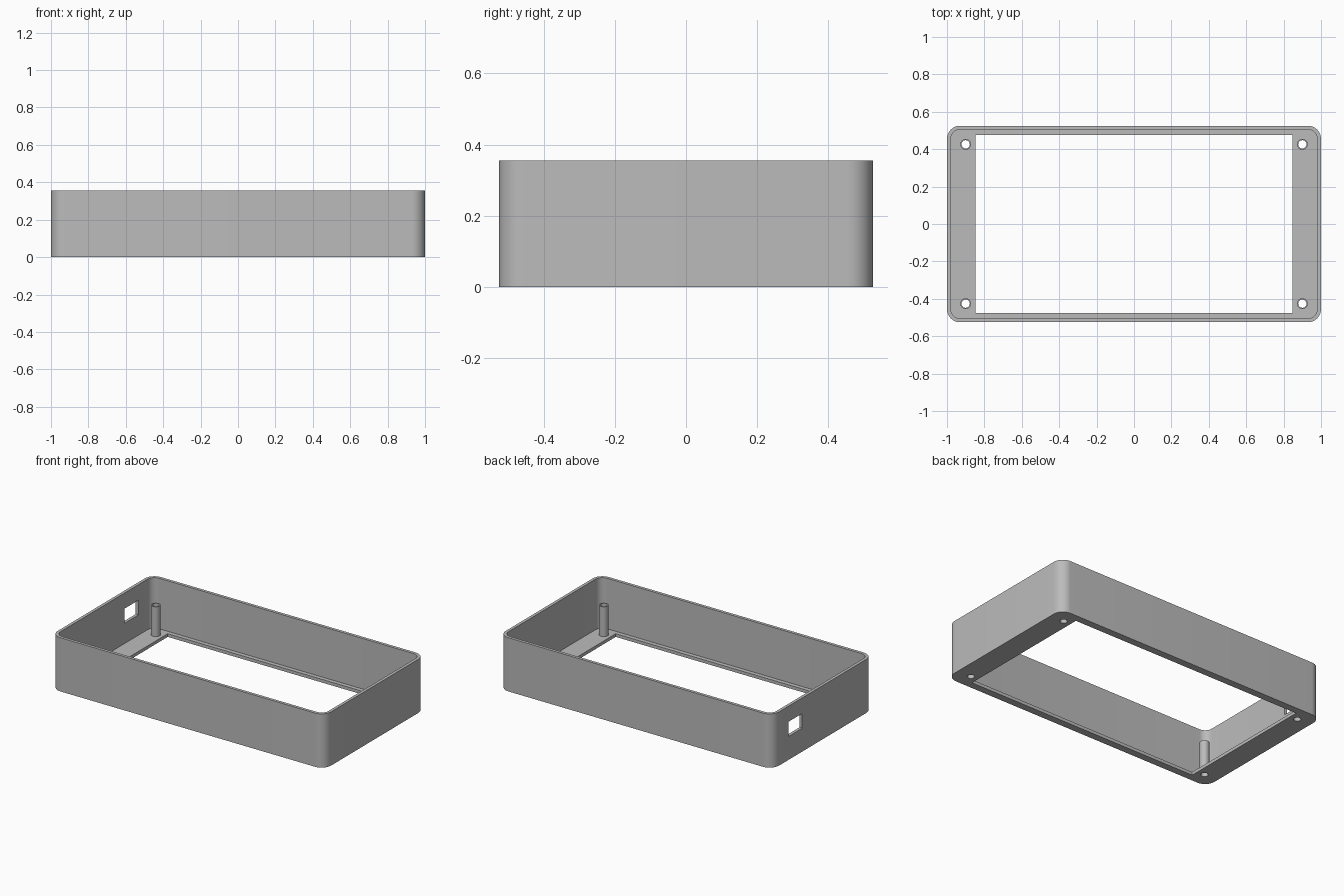
import bpy, bmesh, math

if "Cube" in bpy.data.objects:
    bpy.data.objects.remove(bpy.data.objects["Cube"])

W, D, H = 1.0, 0.525, 0.355      # half width, half depth, height
WALL, FLOOR, RADIUS = 0.02, 0.021, 0.07
POST_X, POST_Y, POST_TOP = 0.90, 0.426, 0.218
POST_R, HOLE_R = 0.029, 0.022

grey = bpy.data.materials.new("plain grey")
grey.diffuse_color = (0.5, 0.5, 0.5, 1)
grey.use_nodes = True
grey.node_tree.nodes["Principled BSDF"].inputs["Base Color"].default_value = grey.diffuse_color


def prism(name, outline, z0, z1):
    """Extrude a closed outline from z0 up to z1."""
    bm = bmesh.new()
    face = bm.faces.new([bm.verts.new((x, y, z0)) for x, y in outline])
    ext = bmesh.ops.extrude_face_region(bm, geom=[face])["geom"]
    verts = [v for v in ext if isinstance(v, bmesh.types.BMVert)]
    bmesh.ops.translate(bm, verts=verts, vec=(0, 0, z1 - z0))
    bmesh.ops.recalc_face_normals(bm, faces=bm.faces)
    mesh = bpy.data.meshes.new(name)
    bm.to_mesh(mesh)
    bm.free()
    mesh.materials.append(grey)
    obj = bpy.data.objects.new(name, mesh)
    bpy.context.collection.objects.link(obj)
    return obj


def rounded(hx, hy, r, steps=12):
    pts = []
    for i, (sx, sy) in enumerate([(1, 1), (-1, 1), (-1, -1), (1, -1)]):
        for k in range(steps + 1):
            a = math.pi / 2 * (i + k / steps)
            pts.append((sx * (hx - r) + r * math.cos(a),
                        sy * (hy - r) + r * math.sin(a)))
    return pts


def rect(x0, x1, y0, y1):
    return [(x0, y0), (x1, y0), (x1, y1), (x0, y1)]


def circle(cx, cy, r, n=32):
    return [(cx + r * math.cos(2 * math.pi * k / n),
             cy + r * math.sin(2 * math.pi * k / n)) for k in range(n)]


def select(obj):
    bpy.ops.object.select_all(action='DESELECT')
    obj.select_set(True)
    bpy.context.view_layer.objects.active = obj


def cut(obj, outline, z0, z1):
    """Subtract a prism from the object and discard the cutter."""
    cutter = prism("cutter", outline, z0, z1)
    cutter.hide_render = True
    mod = obj.modifiers.new("cut", 'BOOLEAN')
    mod.operation, mod.solver, mod.object = 'DIFFERENCE', 'EXACT', cutter
    select(obj)
    bpy.ops.object.modifier_apply(modifier=mod.name)
    bpy.data.objects.remove(cutter)


def smooth(obj):
    select(obj)
    bpy.ops.object.shade_smooth_by_angle(angle=math.radians(30))


# Open case with thin rounded walls
case = prism("case", rounded(W, D, RADIUS), 0, H)
cut(case, rounded(W - WALL, D - WALL, RADIUS - WALL), FLOOR, H + 0.1)
# Large opening in the floor
cut(case, rect(-0.848, 0.848, -0.477, 0.477), -0.1, 0.1)
# Cable port in the left wall
cut(case, rect(-1.1, -0.9, 0.215, 0.36), 0.155, 0.252)

# Hollow corner posts, with holes running through the floor
for sx in (-1, 1):
    for sy in (-1, 1):
        x, y = sx * POST_X, sy * POST_Y
        hole = circle(x, y, HOLE_R)
        cut(case, hole, -0.1, 0.1)
        side = ("front" if sy < 0 else "back") + ("_left" if sx < 0 else "_right")
        post = prism(side + "_post", circle(x, y, POST_R), FLOOR, POST_TOP)
        cut(post, hole, -0.1, H)
        smooth(post)
smooth(case)
